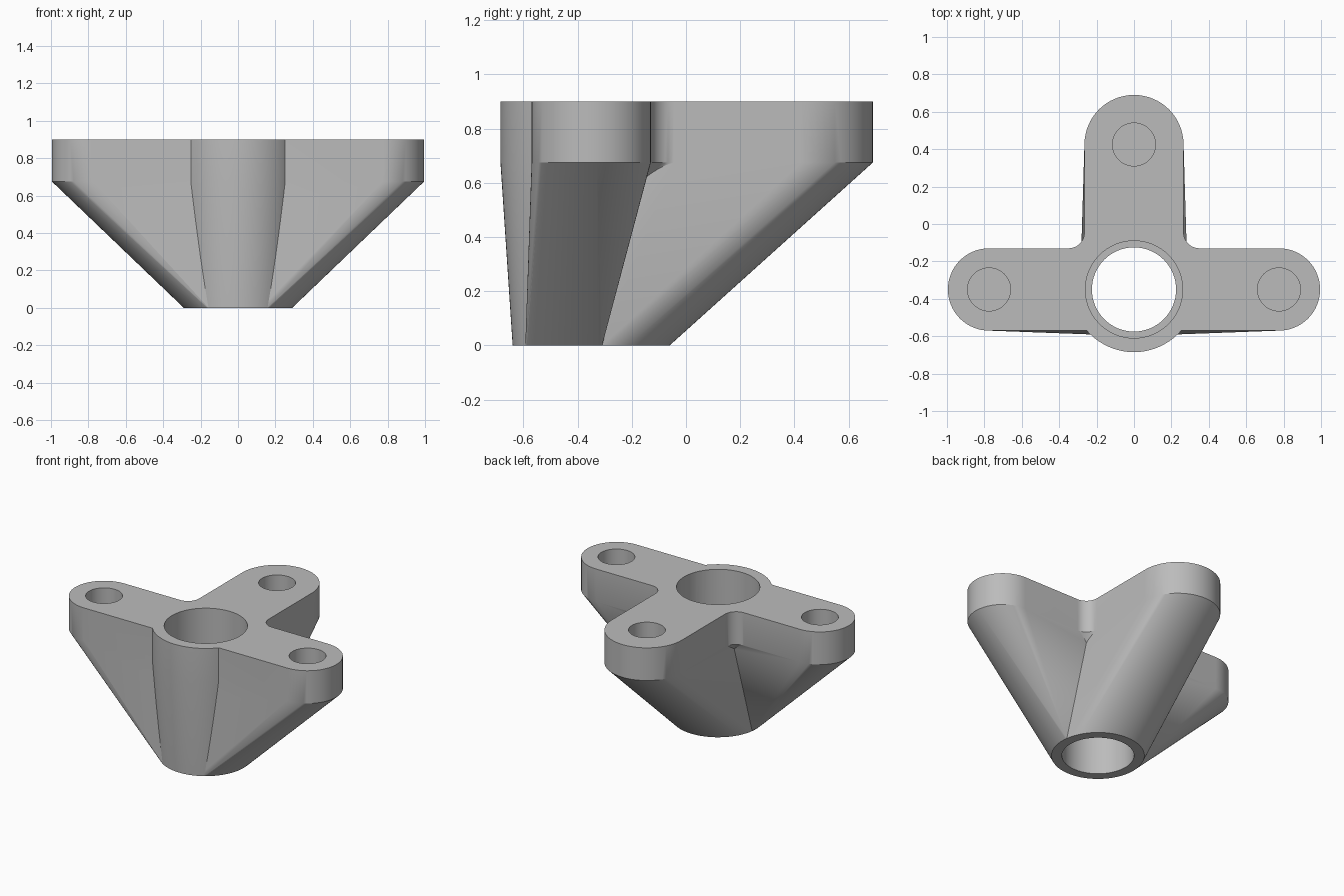
import bpy, bmesh, math
from math import cos, sin, radians

cube = bpy.data.objects.get("Cube")
if cube:
    bpy.data.objects.remove(cube, do_unlink=True)

TOP, FLANGE = 0.9, 0.675      # top face and underside of the straight flange
AXIS = -0.35                  # y of the main bore
REACH = 0.775                 # distance from bore to bolt holes
FOOT = 0.29                   # radius of the bottom ring


def arc(cx, cy, r, start, end, n=32):
    return [(cx + r * cos(radians(start + (end - start) * i / n)),
             cy + r * sin(radians(start + (end - start) * i / n))) for i in range(n + 1)]


def at(points, z):
    return [(x, y, z) for x, y in points]


def mesh_object(name, bm):
    bmesh.ops.recalc_face_normals(bm, faces=bm.faces)
    me = bpy.data.meshes.new(name)
    bm.to_mesh(me)
    bm.free()
    ob = bpy.data.objects.new(name, me)
    bpy.context.collection.objects.link(ob)
    return ob


def hull(name, points):
    bm = bmesh.new()
    for p in points:
        bm.verts.new(p)
    res = bmesh.ops.convex_hull(bm, input=bm.verts)
    loose = {v for v in res["geom_interior"] + res["geom_unused"]
             if isinstance(v, bmesh.types.BMVert)}
    bmesh.ops.delete(bm, geom=list(loose), context='VERTS')
    bmesh.ops.dissolve_limit(bm, angle_limit=0.001, verts=bm.verts, edges=bm.edges)
    return mesh_object(name, bm)


def combine(base, other, operation):
    mod = base.modifiers.new("combine", 'BOOLEAN')
    mod.operation, mod.solver, mod.object = operation, 'EXACT', other
    bpy.context.view_layer.objects.active = base
    bpy.ops.object.modifier_apply(modifier=mod.name)
    bpy.data.objects.remove(other, do_unlink=True)


def arm(name, outline, foot):
    """Straight flange above, tapering web down to part of the foot ring."""
    return [hull(name + "_flange", at(outline, FLANGE) + at(outline, TOP)),
            hull(name + "_web", at(outline, FLANGE) + at(foot, 0))]


def corner_fillet(side):
    ring = arc(0.35, -0.045, 0.085, 180, 270, 12)
    ring += [(0.35, -0.18), (0.22, -0.18), (0.22, -0.045)]
    ring = [(side * x, y) for x, y in ring]
    bm = bmesh.new()
    upper = [bm.verts.new(p) for p in at(ring, TOP)]
    lower = [bm.verts.new(p) for p in at(ring, FLANGE)]
    tip = bm.verts.new((side * 0.255, -0.16, 0.6))
    bm.faces.new(upper)
    for i in range(len(ring)):
        j = (i + 1) % len(ring)
        bm.faces.new((upper[i], upper[j], lower[j], lower[i]))
        bm.faces.new((lower[i], lower[j], tip))
    return mesh_object("corner_fillet", bm)


# Back arm
parts = arm("back_arm",
            [(0.265, -0.45), (-0.265, -0.45)] + arc(0, AXIS + REACH, 0.265, 0, 180),
            arc(0, AXIS, FOOT, 8, 172) + [(0, -0.5)])

# Side arms and inner corner fillets
for side in (1, -1):
    outline = [(0, AXIS - 0.22), (0, AXIS + 0.22)] + arc(REACH, AXIS, 0.22, -90, 90)
    foot = arc(0, AXIS, FOOT, -57, 8) + [(-0.1, AXIS)]
    parts += arm("side_arm", [(side * x, y) for x, y in outline],
                 [(side * x, y) for x, y in foot])
    parts.append(corner_fillet(side))

# Front boss around the bore
boss = arc(0, AXIS, 0.335, -140, -40) + [(0, -0.3)]
parts += arm("front_boss", boss, arc(0, AXIS, FOOT, -140, -40) + [(0, -0.3)])

bracket = parts[0]
bracket.name = "bracket_body"
for part in parts[1:]:
    combine(bracket, part, 'UNION')


# Stepped main bore and three blind bolt holes
def cut_hole(x, y, r, bottom, top=1.0):
    circle = arc(x, y, r, 0, 360, 64)[:-1]
    cutter = hull("hole_cutter", at(circle, bottom) + at(circle, top))
    cutter.hide_render = True
    combine(bracket, cutter, 'DIFFERENCE')


cut_hole(0, AXIS, 0.225, -0.1)
cut_hole(0, AXIS, 0.26, 0.4)
for x, y in ((REACH, AXIS), (-REACH, AXIS), (0, AXIS + REACH)):
    cut_hole(x, y, 0.115, 0.65)

# Material and shading
grey = bpy.data.materials.new("light_grey")
grey.use_nodes = True
colour = (0.5, 0.5, 0.5, 1)
grey.diffuse_color = colour
grey.node_tree.nodes["Principled BSDF"].inputs["Base Color"].default_value = colour
bracket.data.materials.clear()
bracket.data.materials.append(grey)
for poly in bracket.data.polygons:
    poly.material_index = 0

bpy.ops.object.select_all(action='DESELECT')
bracket.select_set(True)
bpy.context.view_layer.objects.active = bracket
bpy.ops.object.shade_smooth_by_angle(angle=radians(25))
